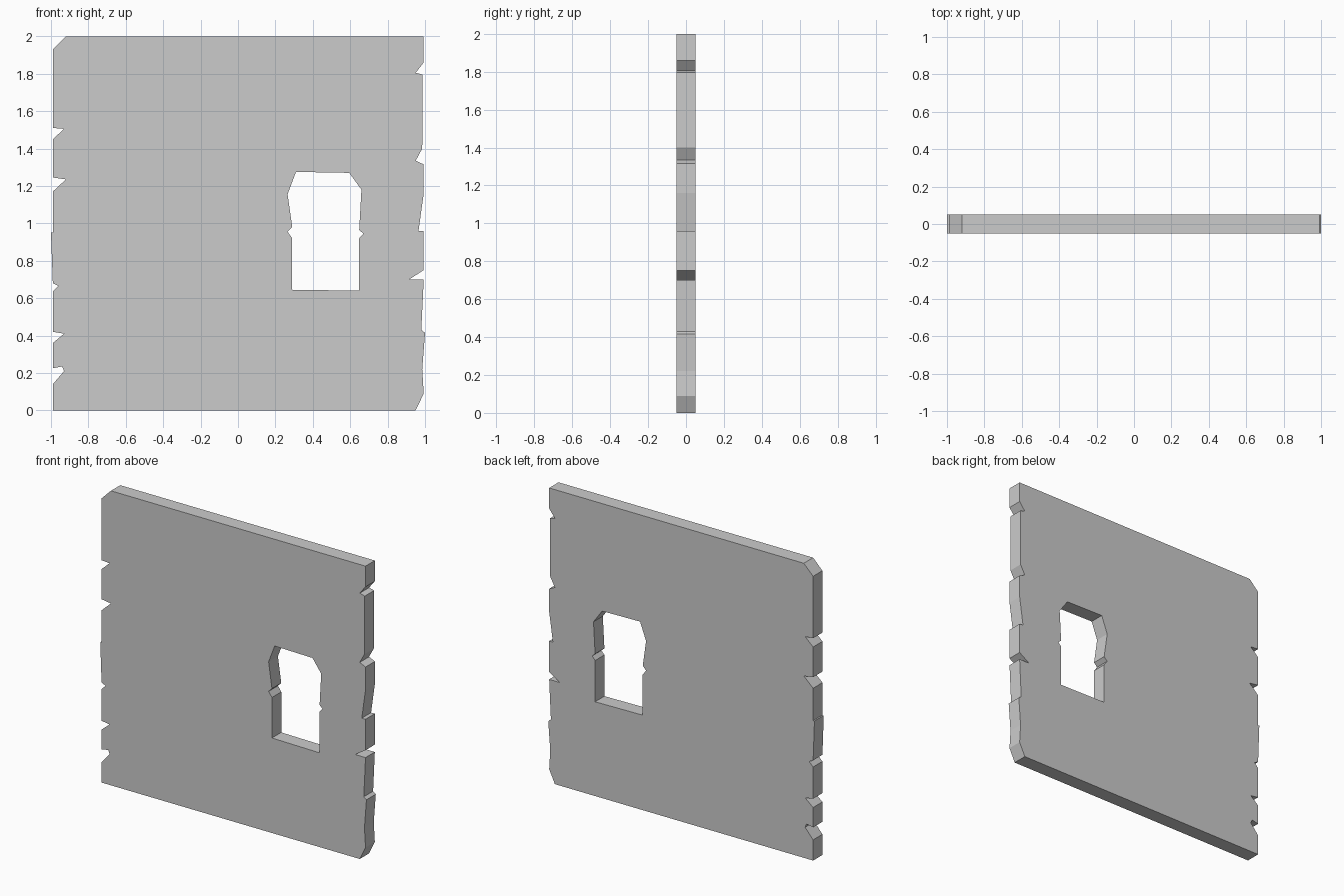
import bpy, bmesh, math

if "Cube" in bpy.data.objects:
    bpy.data.objects.remove(bpy.data.objects["Cube"])

HALF_THICKNESS = 0.05

# Chipped left edge (bottom to top), then chipped right edge (top to bottom), as x, z
left_edge = [(-0.99, 0), (-0.99, 0.14), (-0.93, 0.21), (-0.94, 0.235), (-0.99, 0.225),
             (-0.99, 0.36), (-0.93, 0.41), (-0.99, 0.42), (-0.99, 0.635), (-0.96, 0.665),
             (-0.99, 0.68), (-1.0, 0.95), (-0.99, 0.95), (-0.99, 1.17), (-0.92, 1.235),
             (-0.99, 1.245), (-0.99, 1.45), (-0.93, 1.505), (-0.99, 1.51), (-0.99, 1.93),
             (-0.92, 2.0)]
right_edge = [(0.993, 2.0), (0.993, 1.86), (0.95, 1.805), (0.987, 1.795), (0.985, 1.4),
              (0.95, 1.335), (0.993, 1.315), (0.993, 1.16), (0.965, 0.96), (0.993, 0.96),
              (0.993, 0.75), (0.915, 0.70), (0.993, 0.70), (0.98, 0.43), (1.0, 0.415),
              (0.985, 0.22), (0.993, 0.09), (0.95, 0)]

# Broken window opening
window = [(0.29, 0.645), (0.29, 0.92), (0.265, 0.955), (0.29, 0.98), (0.265, 1.155),
          (0.31, 1.275), (0.595, 1.27), (0.66, 1.18), (0.648, 0.965), (0.67, 0.945),
          (0.648, 0.92), (0.648, 0.64)]


def add_loop(curve, points):
    spline = curve.splines.new('POLY')
    spline.points.add(len(points) - 1)
    for p, (x, z) in zip(spline.points, points):
        p.co = (x, z, 0, 1)
    spline.use_cyclic_u = True
    spline.use_smooth = False


# Wall slab: filled outline with the window as a hole, given thickness
curve = bpy.data.curves.new("wall_profile", 'CURVE')
curve.dimensions = '2D'
curve.fill_mode = 'BOTH'
curve.extrude = HALF_THICKNESS
add_loop(curve, left_edge + right_edge)
add_loop(curve, window)
profile = bpy.data.objects.new("wall_profile", curve)
bpy.context.collection.objects.link(profile)
bpy.context.view_layer.update()

# Turn the profile into one welded, flat-shaded mesh
depsgraph = bpy.context.evaluated_depsgraph_get()
mesh = bpy.data.meshes.new_from_object(profile.evaluated_get(depsgraph))
bpy.data.objects.remove(profile)
bm = bmesh.new()
bm.from_mesh(mesh)
bmesh.ops.remove_doubles(bm, verts=bm.verts, dist=1e-4)
bmesh.ops.dissolve_limit(bm, angle_limit=math.radians(0.5), verts=bm.verts, edges=bm.edges)
bmesh.ops.triangulate(bm, faces=[f for f in bm.faces if len(f.verts) > 4])
bmesh.ops.recalc_face_normals(bm, faces=bm.faces)
for f in bm.faces:
    f.smooth = False
bm.to_mesh(mesh)
bm.free()

wall = bpy.data.objects.new("broken_wall", mesh)
wall.rotation_euler.x = math.pi / 2
bpy.context.collection.objects.link(wall)
